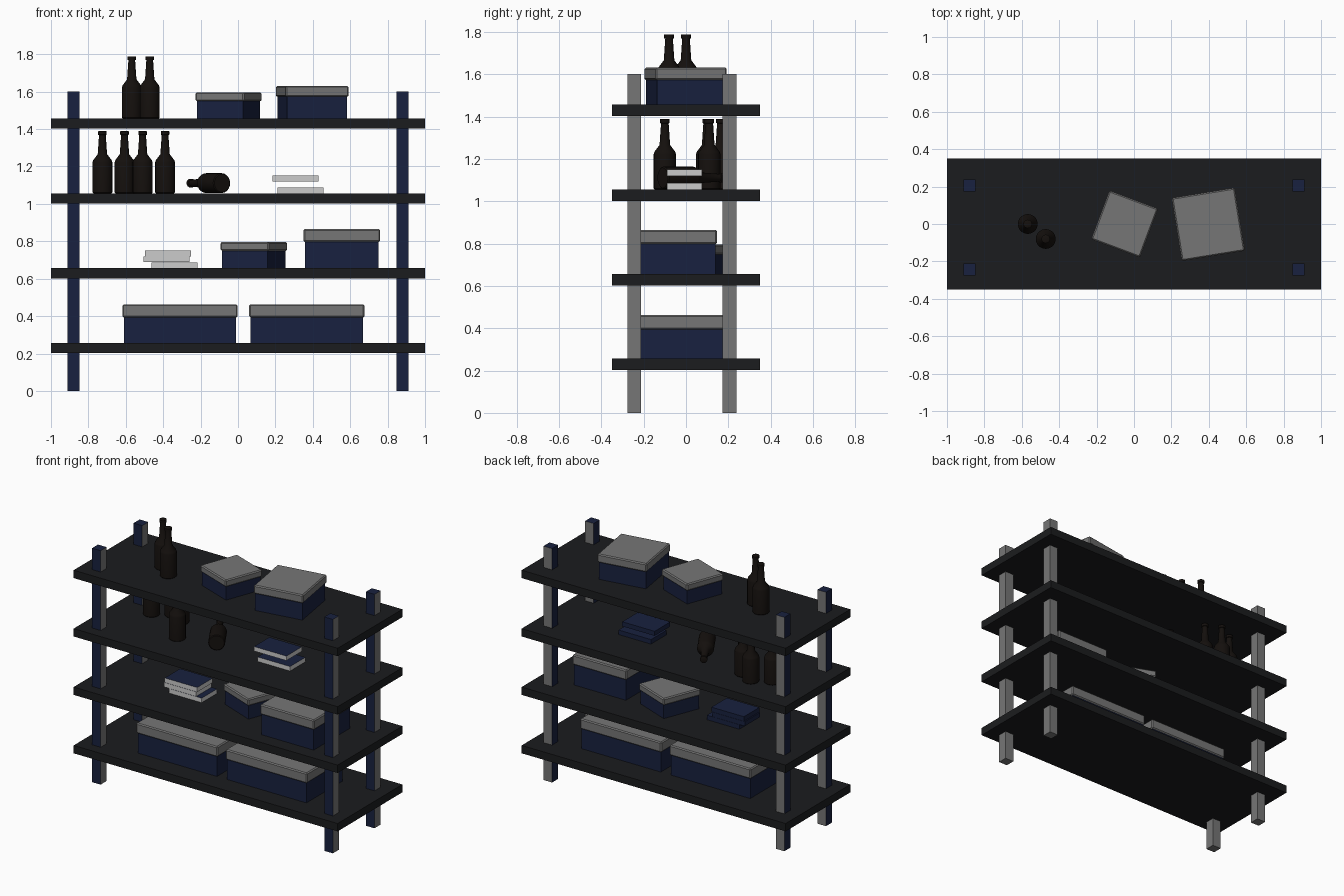
import bpy, bmesh, math
from mathutils import Matrix, Vector

if "Cube" in bpy.data.objects:
    bpy.data.objects.remove(bpy.data.objects["Cube"])


def material(name, r, g, b):
    m = bpy.data.materials.new(name)
    m.diffuse_color = (r, g, b, 1)
    m.use_nodes = True
    m.node_tree.nodes["Principled BSDF"].inputs["Base Color"].default_value = m.diffuse_color
    return m


BLACK = material("black_board", 0.011, 0.0115, 0.013)
BLUE = material("navy", 0.009, 0.015, 0.05)
GREY = material("grey_metal", 0.18, 0.18, 0.18)
PAPER = material("paper", 0.8, 0.8, 0.8)
GLASS = material("dark_glass", 0.007, 0.005, 0.004)


def finish(bm, name, mats, location, turn=0):
    me = bpy.data.meshes.new(name)
    bm.to_mesh(me)
    bm.free()
    ob = bpy.data.objects.new(name, me)
    bpy.context.collection.objects.link(ob)
    for m in mats:
        me.materials.append(m)
    ob.location = location
    ob.rotation_euler.z = math.radians(turn)
    return ob


def block(name, size, base, mats, turn=0, second=(), bevel=0):
    """Cuboid standing on base; faces whose normal is in second get mats[1]."""
    bm = bmesh.new()
    bmesh.ops.create_cube(bm, size=1)
    bmesh.ops.transform(bm, verts=bm.verts,
                        matrix=Matrix.Diagonal((*size, 1)) @ Matrix.Translation((0, 0, 0.5)))
    bm.normal_update()
    for f in bm.faces:
        if any(f.normal.dot(Vector(n)) > 0.9 for n in second):
            f.material_index = 1
    ob = finish(bm, name, mats, base, turn)
    if bevel:
        mod = ob.modifiers.new("soft_edge", 'BEVEL')
        mod.width = bevel
        mod.segments = 1
    return ob


def storage_box(name, x, y, z, w, d, h, lid, turn=0):
    block(name + "_body", (w - 0.016, d - 0.016, h - lid), (x, y, z), [BLUE], turn)
    block(name + "_lid", (w, d, lid), (x, y, z + h - lid), [GREY], turn, bevel=0.007)


def bottle(name, x, y, z):
    profile = [(0, 0), (0.048, 0), (0.053, 0.005), (0.053, 0.166), (0.049, 0.178),
               (0.025, 0.21), (0.018, 0.312), (0.023, 0.314), (0.023, 0.331),
               (0.020, 0.333), (0, 0.333)]
    bm = bmesh.new()
    vs = [bm.verts.new((r, 0, h)) for r, h in profile]
    es = [bm.edges.new(p) for p in zip(vs, vs[1:])]
    bmesh.ops.spin(bm, geom=vs + es, axis=(0, 0, 1), cent=(0, 0, 0),
                   angle=math.tau, steps=20)
    bmesh.ops.remove_doubles(bm, verts=bm.verts, dist=0.0002)
    bmesh.ops.recalc_face_normals(bm, faces=bm.faces)
    ob = finish(bm, name, [GLASS], (x, y, z))
    bpy.ops.object.select_all(action='DESELECT')
    ob.select_set(True)
    bpy.context.view_layer.objects.active = ob
    bpy.ops.object.shade_smooth_by_angle(angle=math.radians(35))
    return ob


# Shelf boards
THICK = 0.054
bottoms = [0.202 + 0.4 * i for i in range(4)]
tops = [b + THICK for b in bottoms]
for i, b in enumerate(bottoms):
    block(f"shelf_board_{i + 1}", (2, 0.7, THICK), (0, 0, b), [BLACK])

# Posts, navy on the front, left and top, grey on the rest
for side, x in (("left", -0.88), ("right", 0.88)):
    for end, y in (("front", -0.244), ("back", 0.206)):
        block(f"{end}_{side}_post", (0.065, 0.065, 1.602), (x, y, 0), [BLUE, GREY],
              second=((1, 0, 0), (0, 1, 0), (0, 0, -1)))

# Storage boxes
storage_box("long_box_left", -0.31, -0.019, tops[0], 0.616, 0.405, 0.207, 0.07)
storage_box("long_box_right", 0.368, -0.019, tops[0], 0.616, 0.405, 0.207, 0.07)
storage_box("large_box", 0.555, -0.058, tops[1], 0.41, 0.41, 0.209, 0.068)
storage_box("small_box_lower", 0.085, 0.055, tops[1], 0.278, 0.278, 0.14, 0.047, -21.5)
storage_box("small_box_top", -0.05, 0, tops[3], 0.278, 0.278, 0.14, 0.047, -20.5)
storage_box("medium_box_top", 0.397, -0.002, tops[3], 0.341, 0.341, 0.175, 0.058, 9.2)

# Standing bottles
for i, (x, y, level) in enumerate([(-0.568, 0, 3), (-0.472, -0.08, 3),
                                   (-0.725, 0.10, 2), (-0.607, 0.165, 2),
                                   (-0.51, 0.11, 2), (-0.39, -0.10, 2)]):
    bottle(f"bottle_{i + 1}", x, y, tops[level])

# Lying bottle, neck towards the back left
lying = bottle("lying_bottle", -0.085, -0.11, tops[2] + 0.055)
lying.rotation_euler = (0, math.radians(90), math.radians(121))

# Books, paper edges on the front and right
BOOK = 0.032
for i, (x, y, level, slot) in enumerate([(-0.34, 0, 1, 0), (-0.381, 0, 1, 1),
                                         (-0.374, 0, 1, 2),
                                         (0.335, -0.007, 2, 0), (0.307, -0.007, 2, 2)]):
    block(f"book_{i + 1}", (0.246, 0.167, BOOK - 0.001), (x, y, tops[level] + slot * BOOK),
          [BLUE, PAPER], second=((0, -1, 0), (1, 0, 0)))
